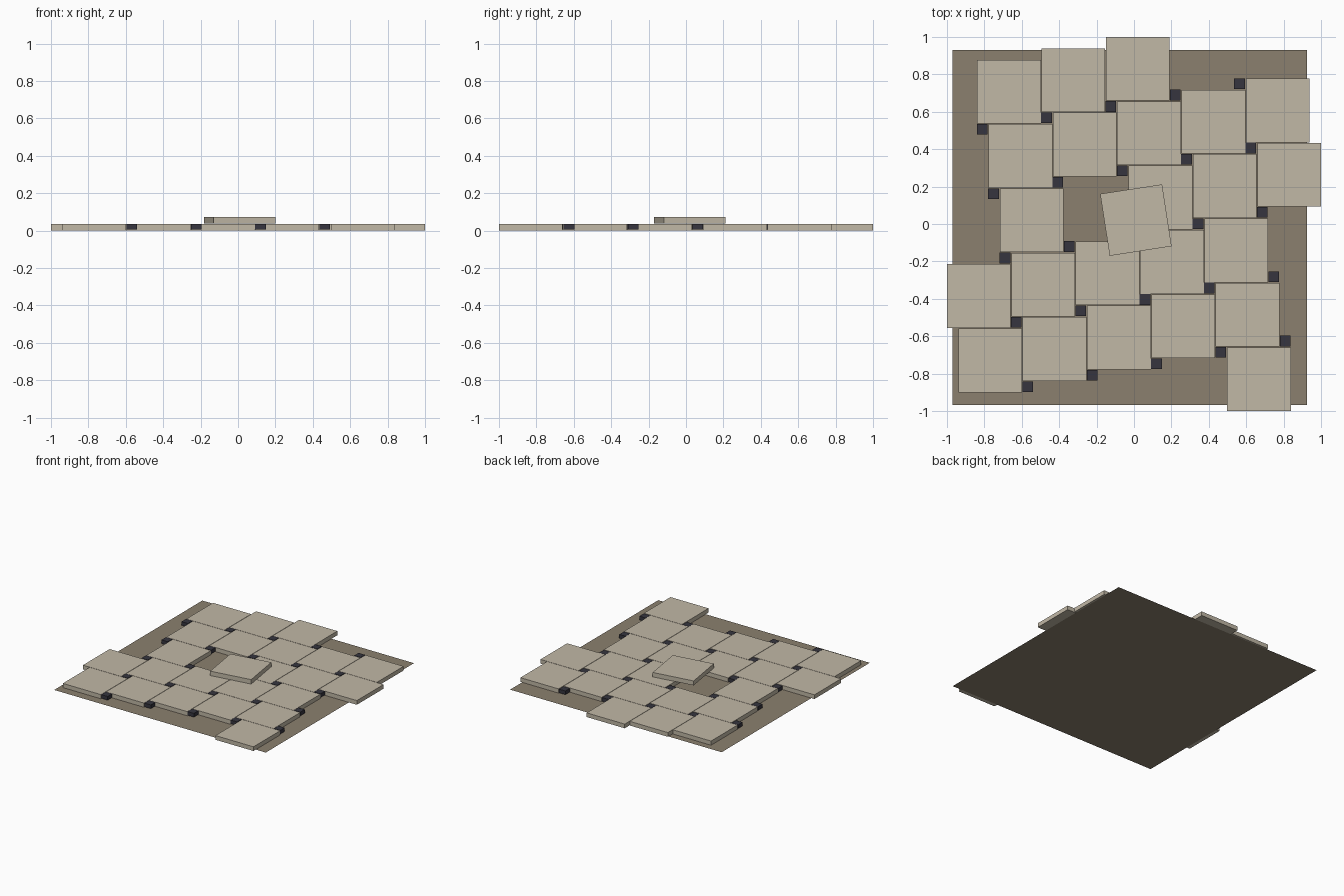
import bpy, bmesh, math
from mathutils import Matrix, Vector

if "Cube" in bpy.data.objects:
    bpy.data.objects.remove(bpy.data.objects["Cube"])

P, Q = 0.344, 0.061            # lattice step of the pinwheel tiling
TILE, INSET = 0.341, 0.057     # side lengths of large and small tiles
U, V = Vector((P, Q, 0)), Vector((Q, -P, 0))
ORIGIN = Vector((-0.6685, 0.7075, 0))


def material(name, srgb):
    m = bpy.data.materials.new(name)
    lin = [(c / 255 / 12.92) if c < 10 else ((c / 255 + 0.055) / 1.055) ** 2.4 for c in srgb]
    m.diffuse_color = (*lin, 1)
    m.use_nodes = True
    m.node_tree.nodes["Principled BSDF"].inputs["Base Color"].default_value = m.diffuse_color
    return m


def finish(name, bm, mat):
    mesh = bpy.data.meshes.new(name)
    bm.to_mesh(mesh)
    bm.free()
    mesh.materials.append(mat)
    obj = bpy.data.objects.new(name, mesh)
    bpy.context.collection.objects.link(obj)


def slabs(name, centres, side, z0, z1, mat, angle=0):
    bm = bmesh.new()
    for c in centres:
        bmesh.ops.create_cube(bm, size=1, matrix=(
            Matrix.Translation((c.x, c.y, (z0 + z1) / 2))
            @ Matrix.Rotation(angle, 4, 'Z')
            @ Matrix.Diagonal((side, side, z1 - z0, 1))))
    finish(name, bm, mat)


stone = material("pale stone", (193, 184, 166))
dark = material("dark slate", (54, 53, 62))
mortar = material("brown mortar", (139, 128, 110))

# mortar bed
bm = bmesh.new()
bmesh.ops.create_grid(bm, x_segments=1, y_segments=1, size=0.948,
                      matrix=Matrix.Translation((-0.022, -0.019, 0)))
finish("mortar_bed", bm, mortar)

# large paving tiles: columns present in each row, with one missing
rows = [range(0, 3), range(0, 5), (0, 2, 3, 4), range(-1, 4), range(-1, 4), (3,)]
slabs("paving_tiles", [ORIGIN + U * i + V * j for j, r in enumerate(rows) for i in r],
      TILE, 0.002, 0.036, stone)

# small inset tiles
corner = ORIGIN + Vector((-0.1435, -0.201, 0))
slabs("inset_tiles", [corner + U * i + V * j for j in range(5) for i in range(5)],
      INSET, 0.006, 0.036, dark)

# loose tile lying on top of the paving
slabs("loose_tile", [Vector((0.01, 0.021, 0))], 0.335, 0.037, 0.073, stone, math.radians(8.8))
